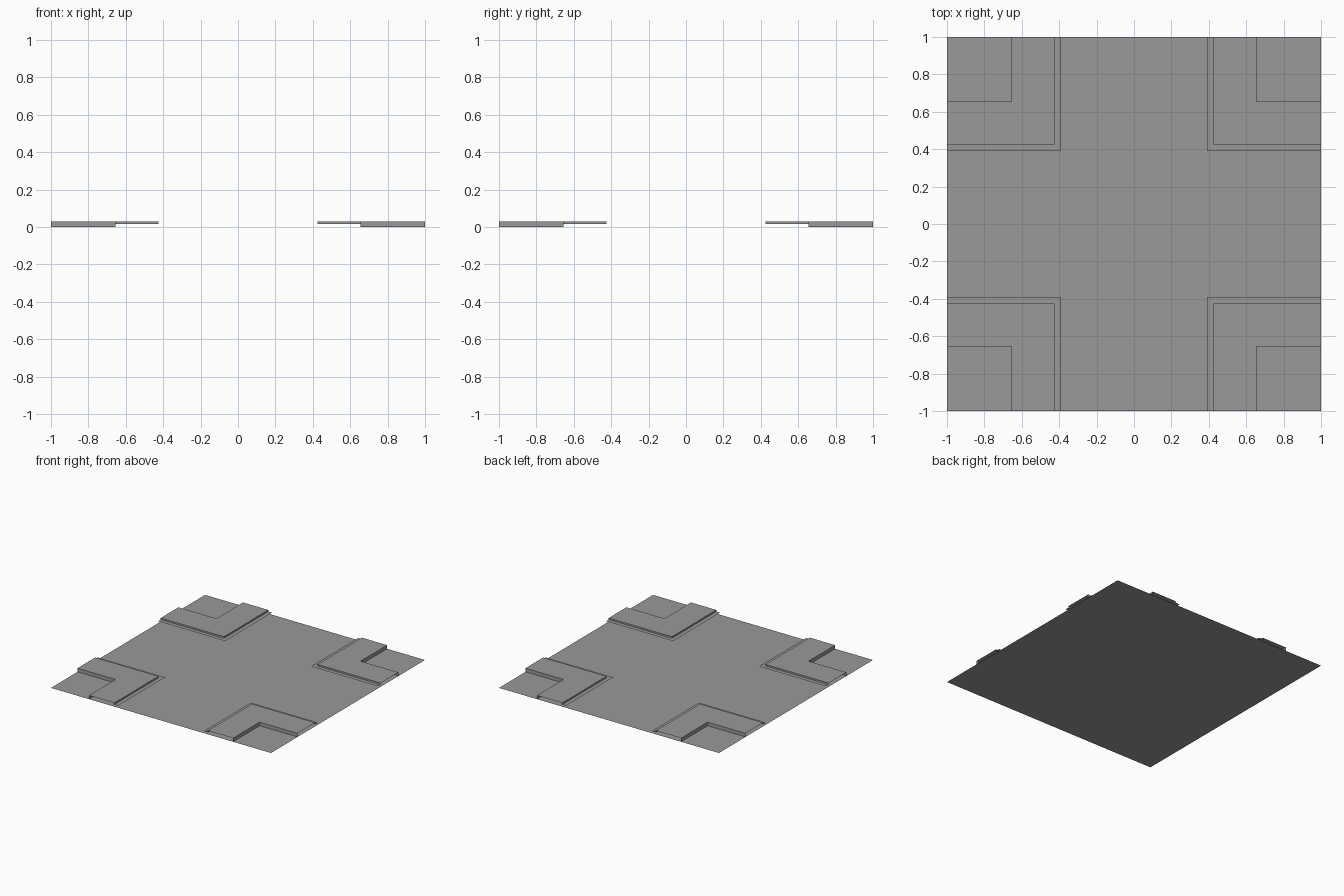
import bpy

cube = bpy.data.objects.get("Cube")
if cube:
    bpy.data.objects.remove(cube, do_unlink=True)

EDGE = 1.0       # half width of the tile
INNER = 0.655    # inner side of the pavement
OUTER = 0.425    # road side of the pavement
LIP = 0.39       # outer end of the kerb lip
TOP = 0.03
LIP_Z = 0.017

grey = bpy.data.materials.new("concrete_grey")
grey.use_nodes = True
colour = (0.32, 0.32, 0.32, 1)
grey.diffuse_color = colour
grey.node_tree.nodes["Principled BSDF"].inputs["Base Color"].default_value = colour


def add_sheet(name, verts, faces):
    mesh = bpy.data.meshes.new(name)
    mesh.from_pydata(verts, [], faces)
    mesh.materials.append(grey)
    obj = bpy.data.objects.new(name, mesh)
    bpy.context.collection.objects.link(obj)
    return obj


# Cross-shaped road surface: a centre square and four arms
I, E = INNER, EDGE
quarter = [(E, -I), (E, I), (I, I)]
outline = []
for _ in range(4):
    outline += quarter
    quarter = [(-y, x) for x, y in quarter]
add_sheet("road", [(x, y, 0) for x, y in outline], [
    (2, 5, 8, 11), (11, 0, 1, 2), (2, 3, 4, 5), (5, 6, 7, 8), (8, 9, 10, 11)])

# L-shaped pavement with kerb and lip, swept around each corner plot
profile = [(INNER, 0), (INNER, TOP), (OUTER, TOP), (OUTER, LIP_Z), (LIP, LIP_Z)]


def add_corner(name, sx, sy):
    def oriented(face):
        return face if sx * sy > 0 else face[::-1]

    verts = [(sx * x, sy * y, z) for d, z in profile
             for x, y in ((EDGE, d), (d, d), (d, EDGE))]
    faces = [oriented((i * 3 + j, i * 3 + j + 1, i * 3 + j + 4, i * 3 + j + 3))
             for i in range(len(profile) - 1) for j in range(2)]
    add_sheet(name + "_pavement", verts, faces)
    plot = [(sx * x, sy * y, 0) for x, y in ((I, I), (E, I), (E, E), (I, E))]
    add_sheet(name + "_plot", plot, [oriented((0, 1, 2, 3))])


for depth, sy in (("front", -1), ("back", 1)):
    for side, sx in (("right", -1), ("left", 1)):
        add_corner(depth + "_" + side, sx, sy)
